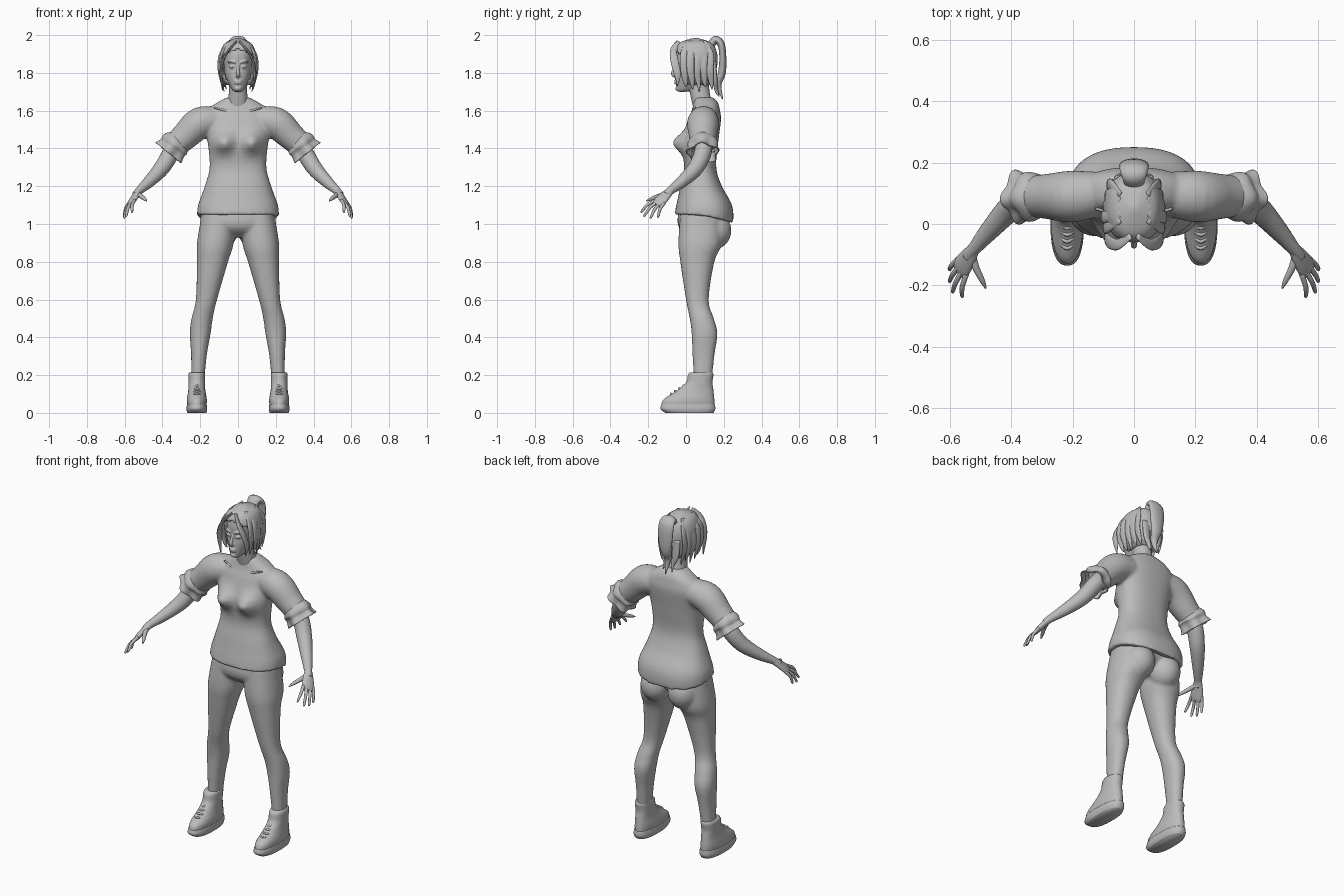
import bpy, bmesh, math
from mathutils import Vector

cube = bpy.data.objects.get("Cube")
if cube:
    bpy.data.objects.remove(cube)

grey = bpy.data.materials.new("plain_grey")
grey.use_nodes = True
colour = (.5, .5, .5, 1)
grey.diffuse_color = colour
grey.node_tree.nodes["Principled BSDF"].inputs["Base Color"].default_value = colour
SIDES = (1, -1)
SIDEWAYS, FORWARD, UPWARD = Vector((1, 0, 0)), Vector((0, 1, 0)), Vector((0, 0, 1))


def level(z, half, front, back, x=0):
    """One horizontal cross-section."""
    return z, x, half, front, back


def at(x, y, z, r, flat=1):
    """One point of a swept tube; flat scales the second radius."""
    return x, y, z, r, r * flat


def spline(keys, steps=5):
    """Catmull-Rom interpolation of equal-length tuples."""
    out = []
    last = len(keys) - 1
    for i in range(last):
        before, start, end, after = (keys[max(0, min(last, i + k))] for k in range(-1, 3))
        for s in range(steps):
            t = s / steps
            out.append(tuple(q + t * (r - p + t * (2 * p - 5 * q + 4 * r - u + t * (3 * (q - r) + u - p))) / 2
                             for p, q, r, u in zip(before, start, end, after)))
    return out + [keys[last]]


def skin(bm, rings, caps=True):
    loops = [[bm.verts.new(point) for point in ring] for ring in rings]
    for lower, upper in zip(loops, loops[1:]):
        for i in range(len(lower)):
            bm.faces.new((lower[i - 1], lower[i], upper[i], upper[i - 1]))
    if caps:
        bm.faces.new(loops[0])
        bm.faces.new(loops[-1])


def stack(bm, keys, power=2.2, count=48):
    """Loft level cross-sections; a higher power makes them boxier."""
    rings = []
    for z, x, half, front, back in spline(keys):
        ring = []
        for i in range(count):
            angle = math.tau * i / count
            c, s = math.cos(angle), math.sin(angle)
            k = (abs(c) ** power + abs(s) ** power) ** (-1 / power)
            ring.append((x + half * c * k, (front + back) / 2 + (back - front) / 2 * s * k, z))
        rings.append(ring)
    skin(bm, rings)


def tube(bm, keys, side=UPWARD, count=16, mirror=1, wave=0, caps=True):
    """Sweep an oval along a path; the first radius lies along side."""
    path = spline(keys)
    rings = []
    for i, (x, y, z, first, second) in enumerate(path):
        ahead, behind = path[min(i + 1, len(path) - 1)], path[max(i - 1, 0)]
        t = (Vector(ahead[:3]) - Vector(behind[:3])).normalized()
        u = (side - t * side.dot(t)).normalized()
        v = t.cross(u)
        ring = []
        for j in range(count):
            a = math.tau * j / count
            ripple = 1 + wave * i / len(path) * math.sin(5 * a + 1)
            p = Vector((x, y, z)) + (u * first * math.cos(a) + v * second * math.sin(a)) * ripple
            ring.append((p.x * mirror, p.y, p.z))
        rings.append(ring)
    skin(bm, rings, caps)


def ball(bm, centre, radii):
    made = bmesh.ops.create_uvsphere(bm, u_segments=24, v_segments=12, radius=1)
    for v in made["verts"]:
        v.co = [c + r * p for c, r, p in zip(centre, radii, v.co)]


def finish(name, bm, mirror=False, voxel=0, relax=4, thick=0):
    bmesh.ops.recalc_face_normals(bm, faces=bm.faces)
    for f in bm.faces:
        f.smooth = True
    mesh = bpy.data.meshes.new(name)
    bm.to_mesh(mesh)
    bm.free()
    mesh.materials.append(grey)
    ob = bpy.data.objects.new(name, mesh)
    bpy.context.collection.objects.link(ob)
    if mirror:
        ob.modifiers.new("mirror", "MIRROR").use_mirror_merge = False
    if thick:
        ob.modifiers.new("shell", "SOLIDIFY").thickness = thick
    if voxel:
        blend = ob.modifiers.new("blend", "REMESH")
        blend.mode, blend.voxel_size, blend.use_smooth_shade = "VOXEL", voxel, True
        ob.modifiers.new("relax", "SMOOTH").iterations = relax


# Shirt: torso with bust, sloping hem and short sleeves
bm = bmesh.new()
stack(bm, [level(z=1.03, half=.217, front=-.06, back=.25), level(z=1.1, half=.21, front=-.05, back=.245),
           level(z=1.2, half=.176, front=-.03, back=.19), level(z=1.3, half=.15, front=-.01, back=.16),
           level(z=1.43, half=.16, front=-.02, back=.17), level(z=1.55, half=.18, front=.01, back=.185),
           level(z=1.6, half=.165, front=.03, back=.18), level(z=1.64, half=.115, front=.04, back=.17),
           level(z=1.67, half=.06, front=.045, back=.145)], power=2.4)
for v in bm.verts:
    if v.co.y < .07:
        spread = (abs(v.co.x) - .075) ** 2 + (v.co.z - 1.43) ** 2
        v.co.y -= .06 * math.exp(-spread / .05 ** 2)
    fade = max(0, 1 - (v.co.z - 1.03) / .1)
    v.co.z += fade * (.02 - .26 * max(0, v.co.y - .08))
for side in SIDES:
    tube(bm, [at(x=.1, y=.1, z=1.55, r=.07), at(x=.2, y=.09, z=1.535, r=.084),
              at(x=.28, y=.09, z=1.465, r=.074), at(x=.33, y=.09, z=1.42, r=.067)], count=32, mirror=side)
finish("shirt", bm, voxel=.009)

# Wavy turned-up sleeve cuffs
bm = bmesh.new()
tube(bm, [at(x=.31, y=.09, z=1.44, r=.066), at(x=.33, y=.09, z=1.42, r=.08),
          at(x=.345, y=.09, z=1.4, r=.075), at(x=.365, y=.09, z=1.375, r=.084)], count=40, wave=.13, caps=False)
finish("sleeve_cuffs", bm, mirror=True, thick=.006)

# Collarbones
bm = bmesh.new()
tube(bm, [at(x=.03, y=.04, z=1.585, r=.004), at(x=.07, y=.037, z=1.6, r=.006), at(x=.125, y=.05, z=1.615, r=.004)])
finish("collarbones", bm, mirror=True)

# Trousers: pelvis, seat and legs blended together
bm = bmesh.new()
stack(bm, [level(z=.93, half=.08, front=.02, back=.13), level(z=.97, half=.185, front=-.03, back=.18),
           level(z=1.02, half=.2, front=-.045, back=.21), level(z=1.1, half=.18, front=-.03, back=.2)])
for side in SIDES:
    ball(bm, centre=(side * .09, .145, .965), radii=(.088, .096, .1))
    stack(bm, [level(z=1.06, half=.09, front=-.03, back=.19, x=side * .1),
               level(z=.9, half=.097, front=-.04, back=.19, x=side * .12),
               level(z=.8, half=.082, front=-.03, back=.15, x=side * .135),
               level(z=.6, half=.056, front=0, back=.12, x=side * .167),
               level(z=.5, half=.056, front=.02, back=.147, x=side * .19),
               level(z=.42, half=.055, front=.03, back=.166, x=side * .2),
               level(z=.3, half=.041, front=.035, back=.15, x=side * .207),
               level(z=.12, half=.033, front=.045, back=.13, x=side * .216)])
finish("trousers", bm, voxel=.009)

# High-top shoes with soles and laces
ankle = .218
bm = bmesh.new()
stack(bm, [level(z=.03, half=.05, front=-.13, back=.15, x=ankle), level(z=.07, half=.053, front=-.12, back=.15, x=ankle),
           level(z=.12, half=.045, front=-.045, back=.145, x=ankle), level(z=.16, half=.044, front=0, back=.14, x=ankle),
           level(z=.2, half=.044, front=.01, back=.145, x=ankle), level(z=.214, half=.04, front=.02, back=.14, x=ankle)])
finish("shoes", bm, mirror=True)
bm = bmesh.new()
stack(bm, [level(z=0, half=.05, front=-.11, back=.145, x=ankle), level(z=.02, half=.055, front=-.135, back=.155, x=ankle),
           level(z=.045, half=.052, front=-.13, back=.153, x=ankle)], power=2.5)
finish("soles", bm, mirror=True)
bm = bmesh.new()
for row in range(5):
    y, z = -.08 + .022 * row, .102 + .014 * row
    ends = [at(ankle + side * .034, y + .028, z - .014, r=.004) for side in SIDES]
    tube(bm, [ends[0], at(ankle, y, z, r=.006), ends[1]], count=8)
finish("shoe_laces", bm, mirror=True)

# Forearms
bm = bmesh.new()
tube(bm, [at(x=.28, y=.09, z=1.46, r=.048), at(x=.35, y=.09, z=1.38, r=.046), at(x=.405, y=.05, z=1.295, r=.042),
          at(x=.47, y=-.02, z=1.225, r=.032), at(x=.525, y=-.085, z=1.175, r=.021),
          at(x=.54, y=-.105, z=1.155, r=.021)], count=24)
finish("forearms", bm, mirror=True)

# Hands: palm, thumb and four fingers
across = Vector((.03, .05, -.015))
knuckles = Vector((.562, -.14, 1.118))
bm = bmesh.new()
tube(bm, [at(x=.522, y=-.08, z=1.178, r=.02), at(x=.542, y=-.11, z=1.15, r=.031, flat=.55),
          at(*knuckles, r=.037, flat=.4), at(x=.571, y=-.155, z=1.1, r=.032, flat=.3)], side=across)
for k, tip in enumerate([(.562, -.24, 1.062), (.594, -.225, 1.04), (.604, -.19, 1.03), (.604, -.15, 1.035)]):
    base, end = knuckles + across * (k - 1.5) * .32, Vector(tip)
    middle = base.lerp(end, .5) + Vector((.006, -.004, .006))
    tube(bm, [at(*base, r=.0095), at(*middle, r=.0085), at(*base.lerp(end, .92), r=.0065), at(*end, r=.002)], count=10)
tube(bm, [at(x=.53, y=-.1, z=1.16, r=.014), at(x=.515, y=-.145, z=1.148, r=.012),
          at(x=.495, y=-.185, z=1.133, r=.009), at(x=.484, y=-.21, z=1.122, r=.003)], count=10)
finish("hands", bm, mirror=True)

# Neck and head with nose, lips, chin, eyes and brows blended in
bm = bmesh.new()
stack(bm, [level(z=1.59, half=.06, front=.045, back=.15), level(z=1.7, half=.048, front=.02, back=.125),
           level(z=1.78, half=.046, front=.02, back=.12)])
stack(bm, [level(z=1.7, half=.016, front=-.04, back=0), level(z=1.715, half=.034, front=-.05, back=.05),
           level(z=1.78, half=.066, front=-.054, back=.14), level(z=1.83, half=.073, front=-.05, back=.15),
           level(z=1.88, half=.076, front=-.056, back=.155), level(z=1.93, half=.07, front=-.045, back=.15),
           level(z=1.965, half=.045, front=-.01, back=.12), level(z=1.978, half=.015, front=.04, back=.08)])
tube(bm, [at(x=0, y=-.048, z=1.85, r=.007), at(x=0, y=-.06, z=1.82, r=.008),
          at(x=0, y=-.07, z=1.795, r=.011), at(x=0, y=-.052, z=1.782, r=.011)], side=FORWARD)
for lip in (1.746, 1.757):
    ball(bm, centre=(0, -.053, lip), radii=(.021, .01, .006))
ball(bm, centre=(0, -.045, 1.717), radii=(.018, .012, .012))
for side in SIDES:
    ball(bm, centre=(side * .03, -.042, 1.832), radii=(.016, .013, .008))
    tube(bm, [at(x=.012, y=-.055, z=1.853, r=.005), at(x=.032, y=-.052, z=1.861, r=.006),
              at(x=.055, y=-.04, z=1.855, r=.004)], mirror=side)
finish("head", bm, voxel=.0045, relax=2)

# Hair shell open around the face
bm = bmesh.new()
stack(bm, [level(z=1.735, half=.06, front=-.01, back=.125), level(z=1.76, half=.082, front=-.03, back=.15),
           level(z=1.81, half=.094, front=-.05, back=.16), level(z=1.87, half=.098, front=-.064, back=.168),
           level(z=1.92, half=.09, front=-.06, back=.16), level(z=1.96, half=.066, front=-.034, back=.135),
           level(z=1.985, half=.01, front=.04, back=.06)])
centres = [(f, f.calc_center_median()) for f in bm.faces]
face_opening = [f for f, c in centres if c.y < 0 and c.z < 1.925 - 5 * c.x ** 2]
bmesh.ops.delete(bm, geom=face_opening, context="FACES")
finish("hair_cap", bm, thick=.008)

# Loose locks framing the face and hanging over the nape
bm = bmesh.new()
slant = Vector((1, 0, .3))
for side in SIDES:
    tube(bm, [at(x=.012, y=-.035, z=1.96, r=.006, flat=3), at(x=.05, y=-.066, z=1.92, r=.006, flat=3),
              at(x=.08, y=-.06, z=1.86, r=.007, flat=3), at(x=.09, y=-.045, z=1.79, r=.007, flat=2.5),
              at(x=.082, y=-.045, z=1.72 + side * .012, r=.002)], side=slant, mirror=side)
    for k in range(5):
        y, reach = -.01 + .034 * k, .1 - .006 * abs(k - 1)
        tube(bm, [at(.045, y * .6 + .02, 1.968, r=.006, flat=2), at(reach - .008, y, 1.9, r=.008, flat=2.5),
                  at(reach, y, 1.82, r=.008, flat=2.5), at(reach - .012, y + .008, 1.75, r=.005, flat=2.5),
                  at(reach - .02, y + .012, 1.725 - .012 * (k % 3), r=.002)], side=slant, mirror=side)
    tube(bm, [at(x=.04, y=.15, z=1.86, r=.025, flat=.4), at(x=.04, y=.155, z=1.77, r=.022, flat=.5),
              at(x=.025, y=.16, z=1.71, r=.01), at(x=.03, y=.175, z=1.675, r=.002)], side=SIDEWAYS, mirror=side)
finish("hair_locks", bm)

# Looped ponytail standing above the crown
bm = bmesh.new()
tube(bm, [at(x=0, y=.11, z=1.9, r=.03, flat=.7), at(x=0, y=.137, z=1.955, r=.034, flat=.6),
          at(x=0, y=.16, z=1.975, r=.042, flat=.5), at(x=0, y=.186, z=1.95, r=.048, flat=.4),
          at(x=0, y=.195, z=1.88, r=.046, flat=.4), at(x=0, y=.19, z=1.8, r=.034, flat=.6),
          at(x=0, y=.17, z=1.74, r=.018), at(x=0, y=.195, z=1.66, r=.002)], side=SIDEWAYS, count=20)
finish("ponytail", bm)
